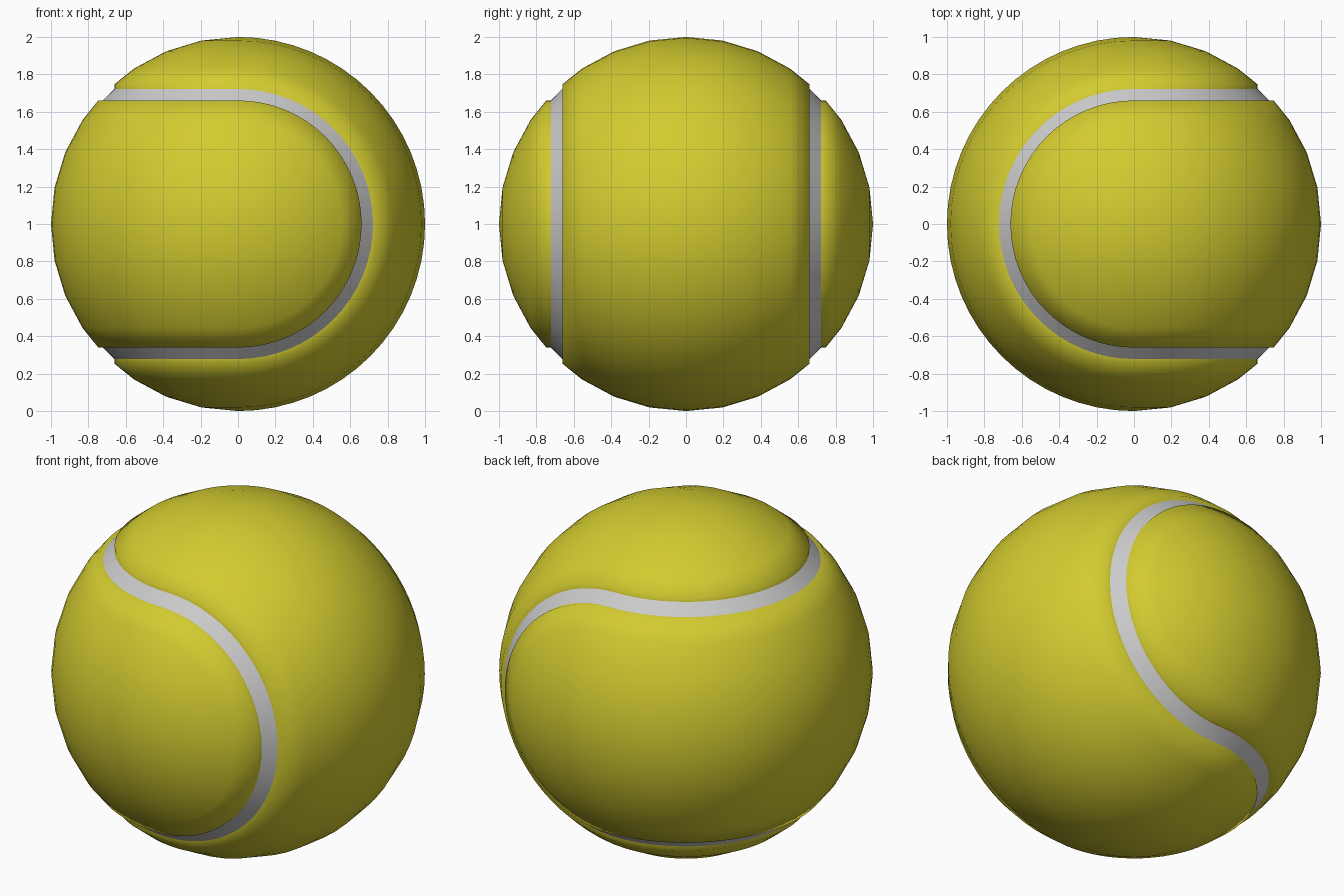
import bpy, bmesh
from math import sin, cos, asin, pi, radians
from mathutils import Vector

if "Cube" in bpy.data.objects:
    bpy.data.objects.remove(bpy.data.objects["Cube"])

N = 32                      # steps along each half-circle of the seam
X, Y, Z = Vector((1, 0, 0)), Vector((0, 1, 0)), Vector((0, 0, 1))
CENTRE = Z.copy()


def polar(axis, e1, e2, a, s, r):
    """Point at angle a from axis, turned by s from e1 towards e2."""
    return r * (cos(a) * axis + sin(a) * (cos(s) * e1 + sin(s) * e2))


def add_grid(bm, rows):
    vs = [[bm.verts.new(p) for p in row] for row in rows]
    for r0, r1 in zip(vs, vs[1:]):
        for i in range(len(r0) - 1):
            bm.faces.new((r0[i], r0[i + 1], r1[i + 1], r1[i]))


def finish(bm, name, color=None):
    bmesh.ops.remove_doubles(bm, verts=bm.verts, dist=1e-4)
    bmesh.ops.dissolve_degenerate(bm, edges=bm.edges, dist=1e-5)
    bmesh.ops.recalc_face_normals(bm, faces=bm.faces)
    bm.normal_update()
    if sum(f.normal.dot(f.calc_center_median()) * f.calc_area() for f in bm.faces) < 0:
        bmesh.ops.reverse_faces(bm, faces=bm.faces)
    for f in bm.faces:
        f.smooth = True
    bmesh.ops.translate(bm, verts=bm.verts, vec=CENTRE)
    me = bpy.data.meshes.new(name)
    bm.to_mesh(me)
    bm.free()
    ob = bpy.data.objects.new(name, me)
    bpy.context.collection.objects.link(ob)
    if color:
        me.materials.append(color)
    return ob


felt = bpy.data.materials.new("felt_yellow")
felt.diffuse_color = (0.65, 0.6, 0.03, 1)
felt.use_nodes = True
felt.node_tree.nodes["Principled BSDF"].inputs["Base Color"].default_value = felt.diffuse_color

# Cross profile of a felt panel: (angle, radius), ending in a wall down to the seam
EDGE_A, EDGE_R, WALL_R = radians(41.5), 0.997, 0.96
half = [(radians(11.25 * i), 1.0) for i in range(4)]
half += [(EDGE_A, EDGE_R), (asin(sin(EDGE_A) * EDGE_R / WALL_R), WALL_R)]
full = [(-a, r) for a, r in half[:0:-1]] + half
steps = [pi * i / N for i in range(N + 1)]


def felt_panel(name, turn):
    bm = bmesh.new()
    # long strip round the -x side
    add_grid(bm, [[turn(r * (cos(a) * (-cos(t) * Y - sin(t) * X) + sin(a) * Z))
                   for t in steps] for a, r in full])
    # rounded ends on the front and back
    for axis in (-Y, Y):
        add_grid(bm, [[turn(polar(axis, Z, X, a, s, r)) for s in steps]
                      for a, r in half])
    return finish(bm, name, felt)


felt_panel("felt_panel_front_back", lambda p: p)
felt_panel("felt_panel_top_bottom", lambda p: Vector((-p.x, p.z, p.y)))

# Seam: four half-circles joined into one closed flat band
bm = bmesh.new()
lo, hi, R = radians(41.1), radians(48.9), 0.98
for axis, e1, e2 in ((-Y, Z, X), (Y, Z, X), (Z, Y, -X), (-Z, Y, -X)):
    add_grid(bm, [[polar(axis, e1, e2, a, s, R) for s in steps] for a in (lo, hi)])
finish(bm, "seam")
